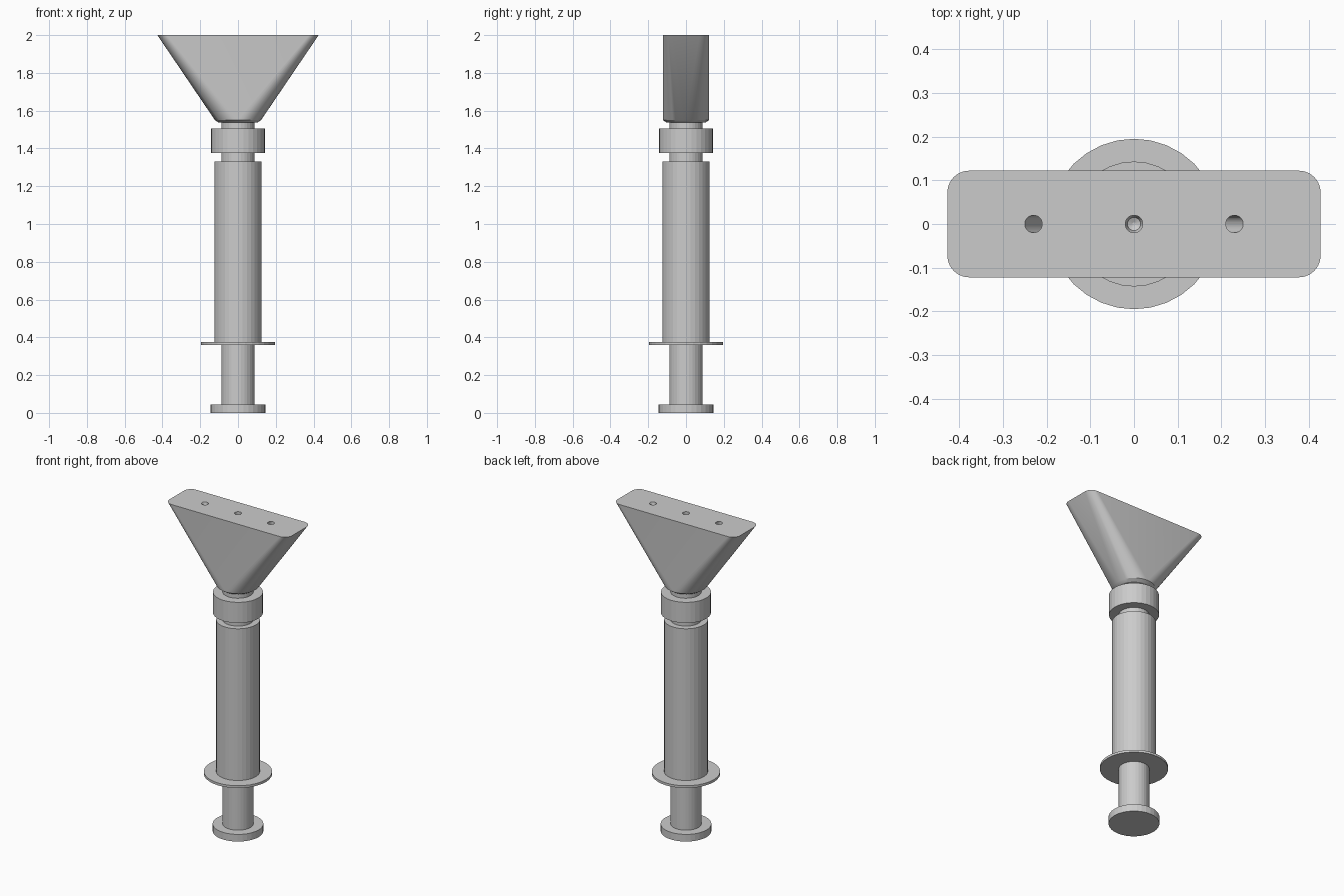
import bpy, bmesh
from math import sin, cos, pi

if "Cube" in bpy.data.objects:
    bpy.data.objects.remove(bpy.data.objects["Cube"])

SIDES = 32


def finish(name, bm):
    bmesh.ops.remove_doubles(bm, verts=bm.verts, dist=1e-5)
    bmesh.ops.recalc_face_normals(bm, faces=bm.faces)
    mesh = bpy.data.meshes.new(name)
    bm.to_mesh(mesh)
    bm.free()
    obj = bpy.data.objects.new(name, mesh)
    bpy.context.collection.objects.link(obj)
    return obj


def loft(name, rings):
    """Skin a stack of equal-length point rings and cap both ends."""
    bm = bmesh.new()
    loops = [[bm.verts.new(p) for p in ring] for ring in rings]
    n = len(loops[0])
    for a, b in zip(loops, loops[1:]):
        for i in range(n):
            j = (i + 1) % n
            bm.faces.new((a[i], a[j], b[j], b[i]))
    bm.faces.new(loops[0][::-1])
    bm.faces.new(loops[-1])
    return finish(name, bm)


def circle(r, z, x=0.0, n=SIDES):
    return [(x + r * cos(2 * pi * i / n), r * sin(2 * pi * i / n), z) for i in range(n)]


def rounded_rect(hx, hy, r, z, steps=10):
    """Rounded rectangle; with hx = hy = r it becomes a circle."""
    pts = []
    for q, (sx, sy) in enumerate([(1, 1), (-1, 1), (-1, -1), (1, -1)]):
        for k in range(steps + 1):
            a = pi / 2 * (q + k / steps)
            pts.append((sx * (hx - r) + r * cos(a), sy * (hy - r) + r * sin(a), z))
    return pts


# Round parts of the body: name, radius, bottom, top
for name, r, z0, z1 in [
    ("plunger_pad", 0.145, 0.0, 0.045),
    ("plunger_rod", 0.088, 0.045, 0.36),
    ("finger_flange", 0.195, 0.36, 0.375),
    ("barrel", 0.125, 0.375, 1.33),
    ("lower_neck", 0.088, 1.33, 1.375),
    ("collar", 0.143, 1.375, 1.505),
    ("upper_neck", 0.088, 1.505, 1.537),
]:
    loft(name, [circle(r, z0), circle(r, z1)])

# Flared head: round chamfered base blending into a wide rounded rectangle
head = loft("flared_head", [
    rounded_rect(0.102, 0.102, 0.102, 1.537),
    rounded_rect(0.122, 0.122, 0.122, 1.55),
    rounded_rect(0.427, 0.122, 0.05, 2.0),
])

# Outlet channels running from the top face down towards the neck
for name, x in [("left", -0.23), ("middle", 0.0), ("right", 0.23)]:
    slope = x / 0.45
    cutter = loft(name + "_channel_cutter", [
        circle(0.004, 1.69, x - slope * 0.31, 24),
        circle(0.015, 1.695, x - slope * 0.305, 24),
        circle(0.02, 1.71, x - slope * 0.29, 24),
        circle(0.02, 2.02, x + slope * 0.02, 24),
    ])
    cutter.hide_render = True
    cutter.hide_set(True)
    mod = head.modifiers.new(name + "_channel", 'BOOLEAN')
    mod.operation = 'DIFFERENCE'
    mod.solver = 'EXACT'
    mod.object = cutter

# Soften only the flowing corners of the head
bpy.context.view_layer.objects.active = head
head.select_set(True)
bpy.ops.object.shade_smooth_by_angle(angle=0.4)
